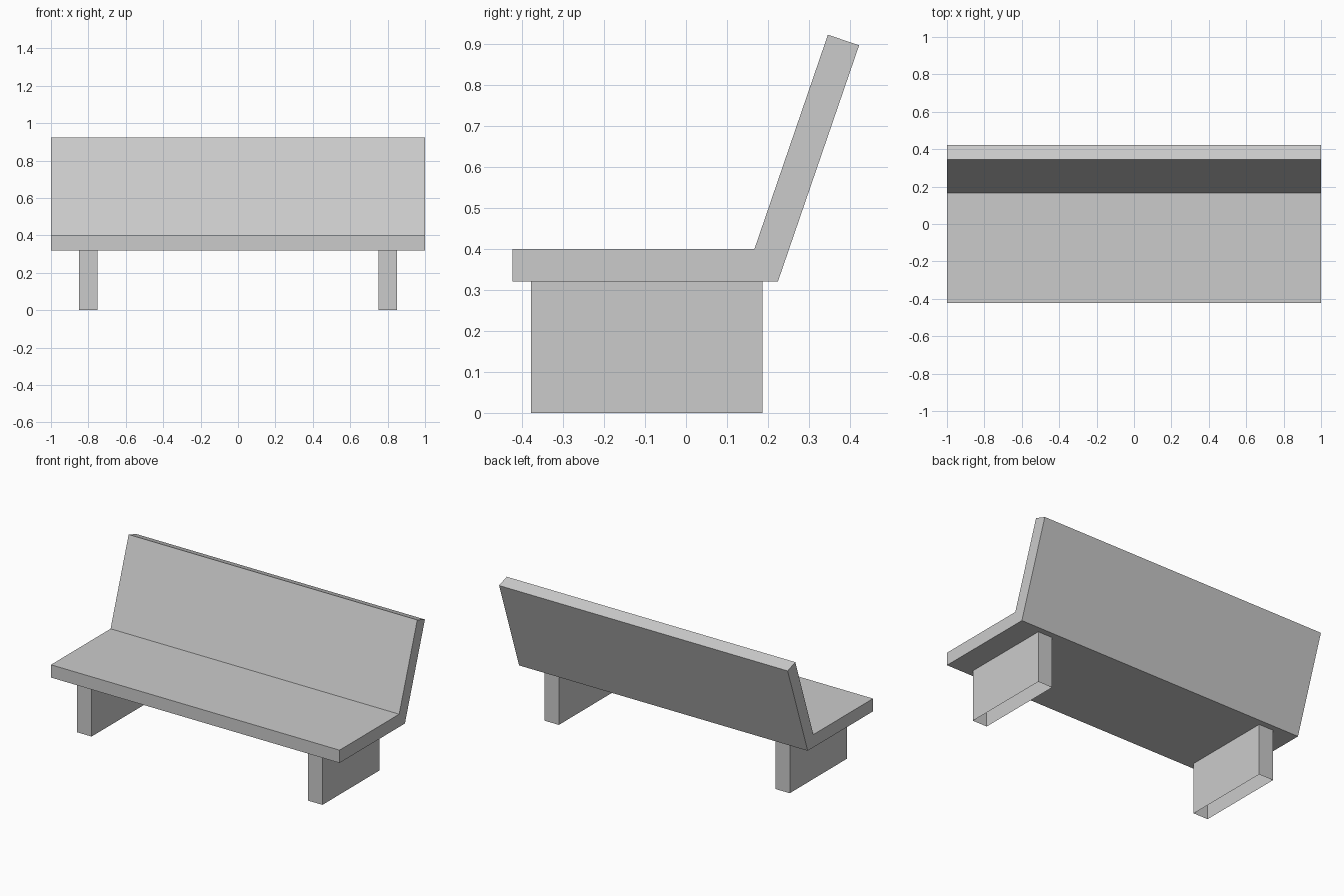
import bpy
import bmesh

cube = bpy.data.objects.get("Cube")
if cube:
    bpy.data.objects.remove(cube, do_unlink=True)

GREY = (0.6, 0.6, 0.6, 1.0)
grey = bpy.data.materials.new("plain grey")
grey.use_nodes = True
grey.diffuse_color = GREY
grey.node_tree.nodes["Principled BSDF"].inputs["Base Color"].default_value = GREY


def make_object(name, bm):
    bmesh.ops.recalc_face_normals(bm, faces=bm.faces)
    mesh = bpy.data.meshes.new(name)
    bm.to_mesh(mesh)
    bm.free()
    mesh.materials.append(grey)
    obj = bpy.data.objects.new(name, mesh)
    bpy.context.collection.objects.link(obj)
    return obj


def extrude_profile(bm, points, x0, x1):
    """Extrude a (y, z) outline along x."""
    face = bm.faces.new([bm.verts.new((x0, y, z)) for y, z in points])
    result = bmesh.ops.extrude_face_region(bm, geom=[face], use_keep_orig=True)
    moved = [v for v in result["geom"] if isinstance(v, bmesh.types.BMVert)]
    bmesh.ops.translate(bm, verts=moved, vec=(x1 - x0, 0, 0))


# Seat and leaning backrest: one L-shaped slab
bm = bmesh.new()
extrude_profile(bm, [(-0.423, 0.32), (0.224, 0.32), (0.422, 0.896),
                     (0.346, 0.922), (0.167, 0.40), (-0.423, 0.40)], -1, 1)
make_object("seat_and_backrest", bm)

# Legs: hollow panels, open underneath and closed above by the seat
for name, centre in (("right_leg", -0.8), ("left_leg", 0.8)):
    bm = bmesh.new()
    extrude_profile(bm, [(-0.378, 0), (0.187, 0), (0.187, 0.32), (-0.378, 0.32)],
                    centre - 0.05, centre + 0.05)
    bm.normal_update()
    ends = [f for f in bm.faces if abs(f.normal.z) > 0.9]
    bmesh.ops.delete(bm, geom=ends, context="FACES_ONLY")
    make_object(name, bm)
